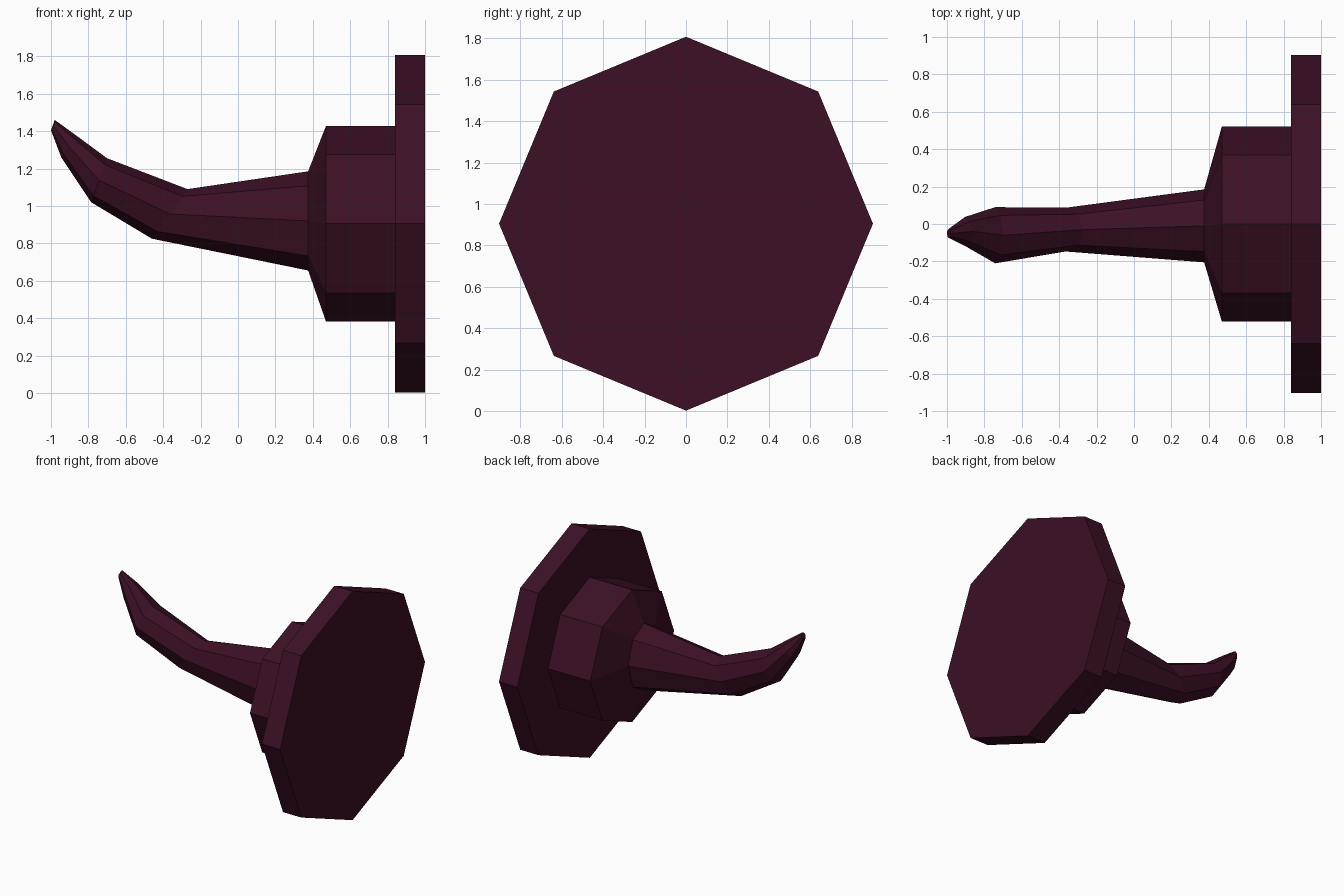
import bpy, bmesh, math
from mathutils import Vector

if "Cube" in bpy.data.objects:
    bpy.data.objects.remove(bpy.data.objects["Cube"])

SIDES = 8
ZC = 0.905

mat = bpy.data.materials.new("dark plum")
mat.diffuse_color = (0.045, 0.005, 0.019, 1.0)
mat.use_nodes = True
mat.node_tree.nodes["Principled BSDF"].inputs["Base Color"].default_value = mat.diffuse_color


def loft(name, rings):
    """Skin octagonal rings given as (top xz, bottom xz, centre y, y radius)."""
    bm = bmesh.new()
    loops = []
    for (tx, tz), (bx, bz), yc, ry in rings:
        centre = Vector(((tx + bx) / 2, yc, (tz + bz) / 2))
        up = Vector(((tx - bx) / 2, 0, (tz - bz) / 2))
        side = Vector((0, ry, 0))
        loops.append([bm.verts.new(centre + up * math.cos(a) + side * math.sin(a))
                      for a in (math.tau * i / SIDES for i in range(SIDES))])
    for a, b in zip(loops, loops[1:]):
        for i in range(SIDES):
            j = (i + 1) % SIDES
            bm.faces.new((a[i], a[j], b[j], b[i]))
    bm.faces.new(loops[0])
    bm.faces.new(loops[-1])
    bmesh.ops.recalc_face_normals(bm, faces=bm.faces)
    mesh = bpy.data.meshes.new(name)
    bm.to_mesh(mesh)
    bm.free()
    mesh.materials.append(mat)
    obj = bpy.data.objects.new(name, mesh)
    bpy.context.collection.objects.link(obj)
    return obj


def disc(x, r):
    """Upright round ring on the main axis."""
    return ((x, ZC + r), (x, ZC - r), 0, r)


# Wide octagonal back plate
loft("back_plate", [disc(1.0, 0.903), disc(0.84, 0.903)])

# Hub, sloped collar and curved horn in one skin
loft("hub_and_horn", [
    disc(0.84, 0.522),
    disc(0.47, 0.522),
    ((0.375, 1.185), (0.375, 0.655), -0.01, 0.195),
    ((-0.27, 1.09), (-0.46, 0.825), -0.03, 0.117),
    ((-0.70, 1.255), (-0.785, 1.02), -0.06, 0.15),
    ((-0.86, 1.373), (-0.945, 1.26), -0.04, 0.078),
    ((-0.98, 1.46), (-1.0, 1.405), -0.05, 0.025),
])
